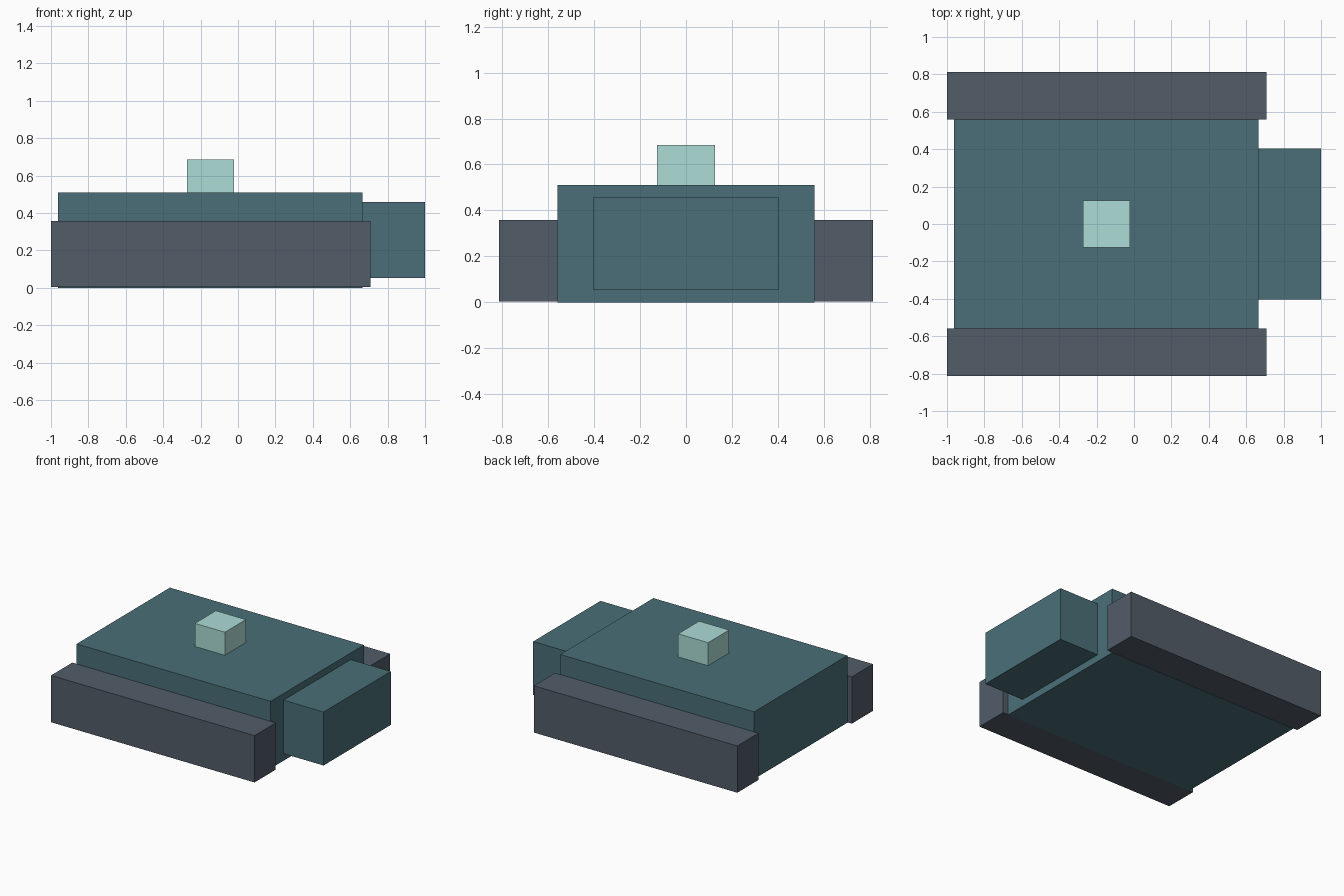
import bpy

if "Cube" in bpy.data.objects:
    bpy.data.objects.remove(bpy.data.objects["Cube"])


def material(name, rgb):
    mat = bpy.data.materials.new(name)
    mat.diffuse_color = (*rgb, 1.0)
    mat.use_nodes = True
    mat.node_tree.nodes["Principled BSDF"].inputs["Base Color"].default_value = mat.diffuse_color
    return mat


def box(name, x, y, z, mat):
    """Box spanning the given (min, max) ranges."""
    bpy.ops.mesh.primitive_cube_add(size=1, location=[sum(r) / 2 for r in (x, y, z)])
    obj = bpy.context.object
    obj.name = name
    obj.scale = [r[1] - r[0] for r in (x, y, z)]
    bpy.ops.object.transform_apply(location=False, rotation=False, scale=True)
    obj.data.materials.append(mat)
    return obj


teal = material("teal", (0.069, 0.159, 0.188))
slate = material("slate", (0.084, 0.109, 0.141))
mint = material("mint", (0.413, 0.716, 0.672))

# Main slab and the smaller block on its right end
box("body", (-0.963, 0.665), (-0.559, 0.559), (0.0, 0.51), teal)
box("end_block", (0.665, 1.0), (-0.403, 0.403), (0.053, 0.459), teal)

# Long side rails, mirrored front and back
for name, side in (("front_rail", -1), ("back_rail", 1)):
    y = sorted((side * 0.559, side * 0.813))
    box(name, (-1.0, 0.708), y, (0.003, 0.358), slate)

# Small block on top
box("top_block", (-0.274, -0.022), (-0.126, 0.126), (0.51, 0.685), mint)
